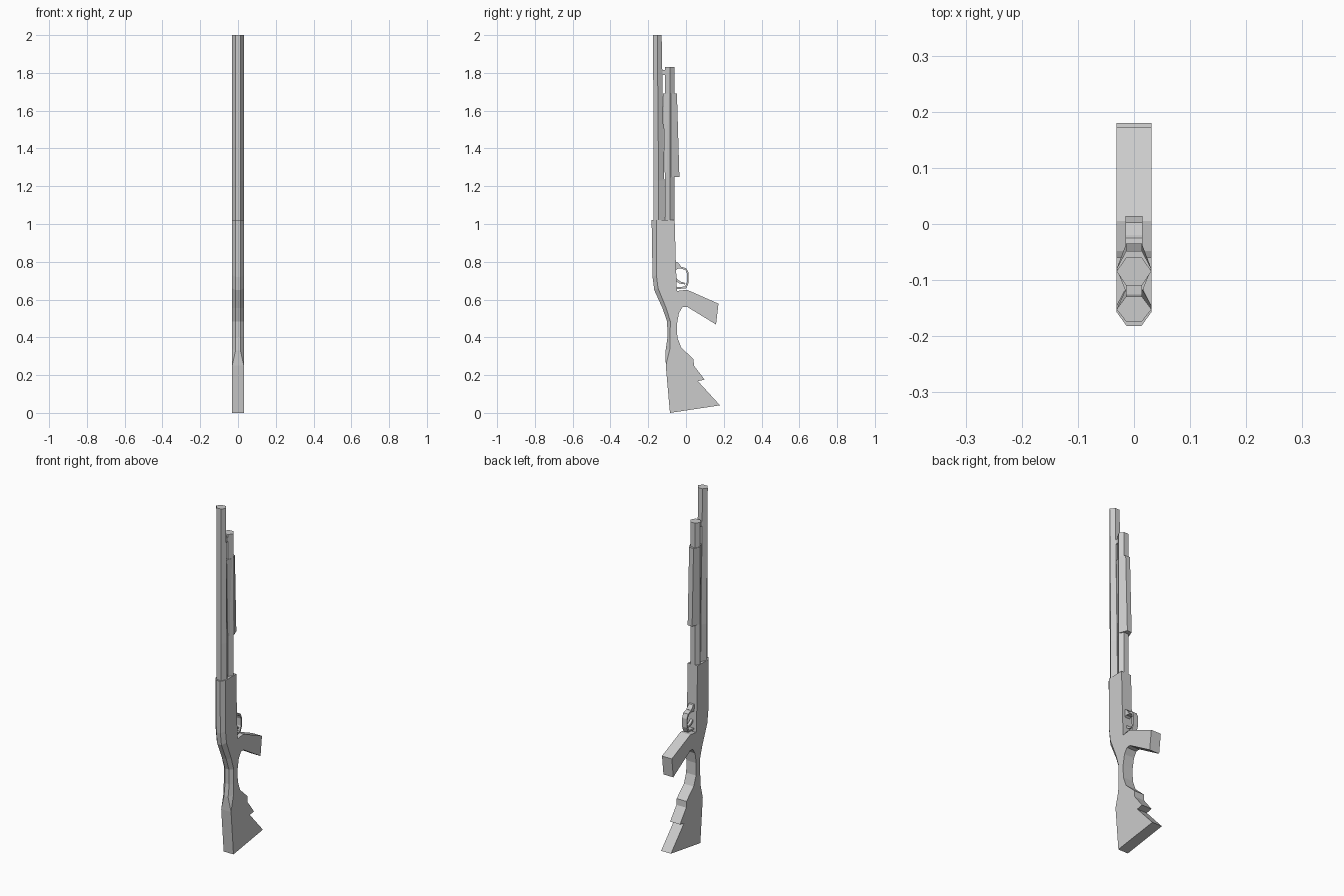
import bpy, bmesh

if "Cube" in bpy.data.objects:
    bpy.data.objects.remove(bpy.data.objects["Cube"])


def make(name, verts, faces):
    me = bpy.data.meshes.new(name)
    bm = bmesh.new()
    vs = [bm.verts.new(v) for v in verts]
    for f in faces:
        bm.faces.new([vs[i] for i in f])
    bmesh.ops.recalc_face_normals(bm, faces=bm.faces)
    bmesh.ops.triangulate(bm, faces=[f for f in bm.faces if len(f.verts) > 6])
    bm.to_mesh(me)
    bm.free()
    ob = bpy.data.objects.new(name, me)
    bpy.context.collection.objects.link(ob)
    return ob


def slab(name, pts, w):
    """Side profile of (y, z) points extruded to x = -w..w."""
    n = len(pts)
    verts = [(s * w, y, z) for s in (-1, 1) for y, z in pts]
    faces = [list(range(n)), list(range(n, 2 * n))]
    faces += [(i, (i + 1) % n, n + (i + 1) % n, n + i) for i in range(n)]
    return make(name, verts, faces)


def hex_tube(name, sections):
    """Loft of hexagons; each section is (z, back y, side-edge y, front y)."""
    verts = []
    for z, b, m, f in sections:
        verts += [(-.014, b, z), (.014, b, z), (.031, m, z),
                  (.014, f, z), (-.014, f, z), (-.031, m, z)]
    k = 6 * (len(sections) - 1)
    faces = [list(range(6)), list(range(k, k + 6))]
    for r in range(0, k, 6):
        faces += [(r + i, r + (i + 1) % 6, r + 6 + (i + 1) % 6, r + 6 + i) for i in range(6)]
    return make(name, verts, faces)


# Barrel, magazine tube and pump fore-end
hex_tube("barrel", [(1.0, -.172, -.145, -.112), (1.23, -.172, -.145, -.115),
                    (2.0, -.174, -.152, -.129)])
hex_tube("magazine_tube", [(1.0, -.11, -.084, -.06), (1.83, -.11, -.084, -.06)])
hex_tube("fore_end", [(1.25, -.112, -.08, -.035), (1.69, -.122, -.08, -.048)])
slab("barrel_clamp", [(-.135, 1.79), (-.105, 1.79), (-.105, 1.815), (-.135, 1.815)], .014)

# Receiver, grip and stock in one body with a chamfered spine
spine = [(-.182, 1.02), (-.177, .72), (-.168, .65), (-.125, .555), (-.1, .485), (-.098, .4), (-.108, .33)]
chamfer = [(-.157, 1.02), (-.157, .73), (-.148, .66), (-.105, .555), (-.083, .485), (-.084, .4), (-.085, .34)]
front = [(-.107, .25), (-.085, .0), (.18, .04), (.063, .168), (.099, .176), (.042, .25),
         (.04, .285), (-.025, .345), (-.046, .4), (-.048, .47), (-.037, .53),
         (-.018, .56), (.005, .562), (.159, .468), (.172, .578), (.005, .652),
         (-.048, .645), (-.054, .8), (-.06, 1.02)]
side = chamfer + front
ns, nc = len(side), len(spine)
verts = [(s * .031, y, z) for s in (-1, 1) for y, z in side]
verts += [(s * .013, y, z) for s in (-1, 1) for y, z in spine]
L, R = 2 * ns, 2 * ns + nc
faces = [list(range(ns)), list(range(ns, 2 * ns))]
faces += [(i, i + 1, ns + i + 1, ns + i) for i in range(nc, ns - 1)]
for i in range(nc - 1):
    faces += [(L + i, L + i + 1, R + i + 1, R + i),
              (i, i + 1, L + i + 1, L + i),
              (ns + i, ns + i + 1, R + i + 1, R + i)]
faces += [(nc - 1, nc, L + nc - 1), (ns + nc - 1, ns + nc, R + nc - 1),
          (L + nc - 1, nc, ns + nc, R + nc - 1),
          (0, L, R, ns, 2 * ns - 1, ns - 1)]
make("receiver_and_stock", verts, faces)

# Trigger guard bow, its front lug and the trigger
slab("trigger_guard", [(-.055, .775), (-.02, .772), (.003, .765), (.014, .74), (.014, .69),
                       (.002, .66), (-.05, .655), (-.05, .665), (-.005, .669), (.006, .695),
                       (.006, .735), (-.002, .755), (-.022, .763), (-.055, .765)], .015)
slab("guard_lug", [(-.055, .8), (-.045, .798), (-.025, .775), (-.055, .755)], .015)
slab("trigger", [(-.055, .7), (-.035, .685), (-.005, .68), (-.003, .688), (-.03, .695),
                 (-.055, .715)], .008)
